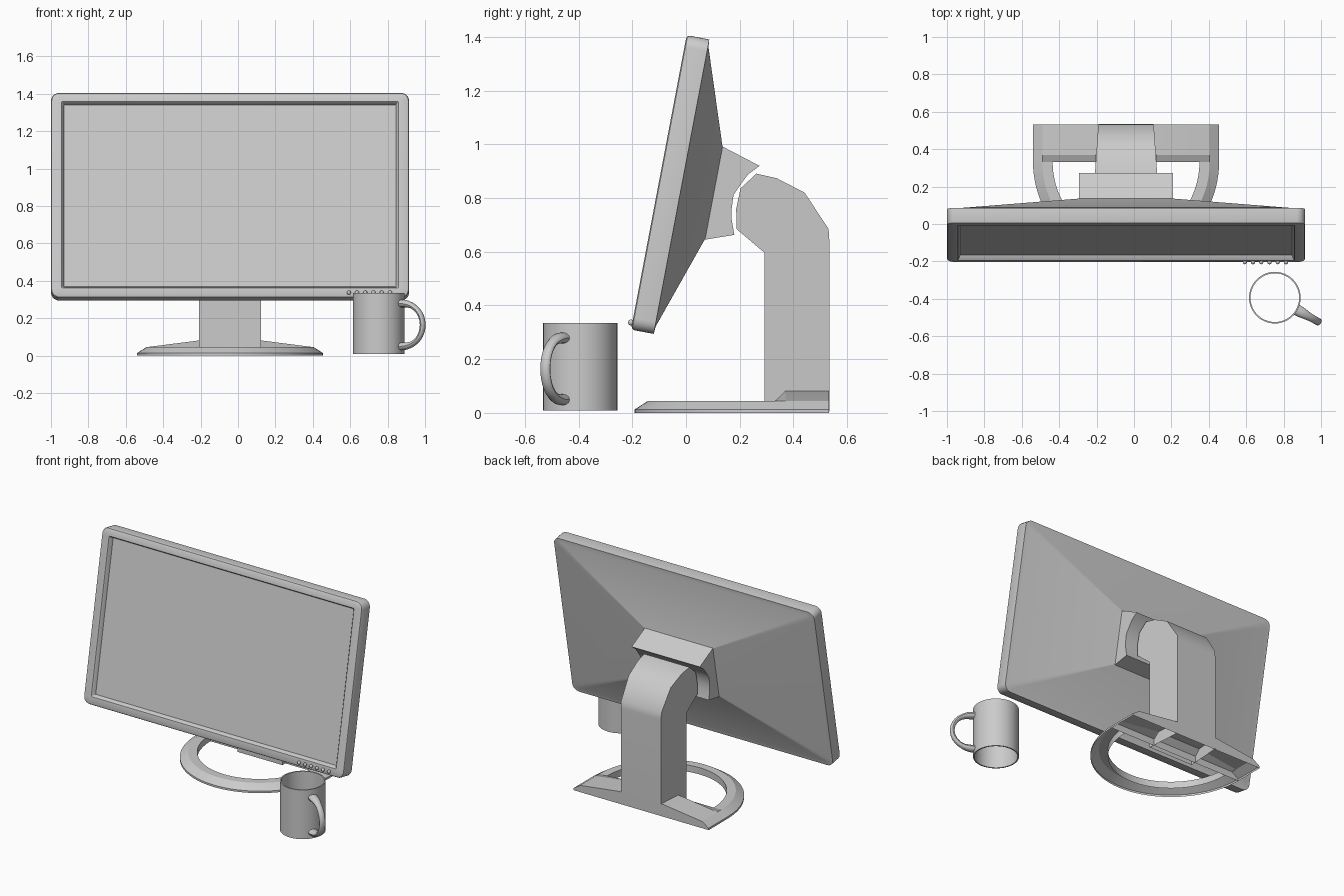
import bpy, bmesh
from math import sin, cos, pi, radians
from mathutils import Vector

MID = -0.0425                     # centre line of monitor and stand
TILT = radians(-10.7)

if "Cube" in bpy.data.objects:
    bpy.data.objects.remove(bpy.data.objects["Cube"], do_unlink=True)


def finish(name, bm, angle=30):
    bmesh.ops.recalc_face_normals(bm, faces=bm.faces)
    mesh = bpy.data.meshes.new(name)
    bm.to_mesh(mesh)
    bm.free()
    obj = bpy.data.objects.new(name, mesh)
    bpy.context.collection.objects.link(obj)
    bpy.ops.object.select_all(action='DESELECT')
    obj.select_set(True)
    bpy.context.view_layer.objects.active = obj
    bpy.ops.object.shade_smooth_by_angle(angle=radians(angle))
    return obj


def loft(name, rings, ends="cap", hollow=False, angle=30):
    """Skin closed rings of equal length; ends are capped, joined or open.
    Hollow parts lose the faces that rest on the ground."""
    bm = bmesh.new()
    loops = [[bm.verts.new(p) for p in ring] for ring in rings]
    pairs = list(zip(loops, loops[1:]))
    if ends == "join":
        pairs.append((loops[-1], loops[0]))
    elif ends == "cap":
        bm.faces.new(loops[0])
        bm.faces.new(loops[-1])
    for a, b in pairs:
        for i in range(len(a)):
            j = (i + 1) % len(a)
            bm.faces.new((a[i], a[j], b[j], b[i]))
    if hollow:
        ground = [f for f in bm.faces if all(v.co.z < 0.006 for v in f.verts)]
        bmesh.ops.delete(bm, geom=ground, context='FACES')
    return finish(name, bm, angle)


def rounded_rect(half_x, half_z, radius, depth, centre=0.548, steps=6):
    pts = []
    for q, (sx, sz) in enumerate(((1, 1), (-1, 1), (-1, -1), (1, -1))):
        for k in range(steps + 1):
            a = (q + k / steps) * pi / 2
            pts.append((sx * (half_x - radius) + radius * cos(a), depth,
                        centre + sz * (half_z - radius) + radius * sin(a)))
    return pts


def tilt(obj):
    obj.location = (MID, -0.203, 0.32)
    obj.rotation_euler = (TILT, 0, 0)


def side_prism(name, profile, half, hollow=False):
    """Extrude a (y, z) side profile across x; half gives the half width at y."""
    rings = [[(MID + s * half(y), y, z) for y, z in profile] for s in (-1, 1)]
    return loft(name, rings, hollow=hollow)


# Screen housing: recessed lip, rounded front, sides and tapering back shell
tilt(loft("screen_housing", [
    rounded_rect(0.888, 0.494, 0.004, 0.028, 0.55),
    rounded_rect(0.897, 0.503, 0.004, 0.004, 0.55),
    rounded_rect(0.901, 0.507, 0.006, 0.0, 0.55),
    rounded_rect(0.9455, 0.546, 0.033, 0.0),
    rounded_rect(0.9535, 0.554, 0.041, 0.004),
    rounded_rect(0.9575, 0.558, 0.045, 0.012),
    rounded_rect(0.9575, 0.558, 0.045, 0.086),
    rounded_rect(0.930, 0.530, 0.025, 0.088),
    rounded_rect(0.25, 0.173, 0.004, 0.209),
], ends="open"))
tilt(loft("screen_panel", [rounded_rect(0.888, 0.494, 0.004, d, 0.55) for d in (0.027, 0.032)]))

# Control buttons on the lower bezel
bm = bmesh.new()
for i in range(6):
    ball = bmesh.ops.create_uvsphere(bm, u_segments=12, v_segments=8, radius=0.011)
    bmesh.ops.translate(bm, verts=ball["verts"], vec=(0.635 + 0.044 * i, -0.005, 0.016))
tilt(finish("control_buttons", bm))

# Pivot mount with a concave rear
side_prism("pivot_mount", [
    (0.069, 0.645), (0.136, 0.992), (0.274, 0.92), (0.23, 0.887), (0.203, 0.85),
    (0.177, 0.812), (0.17, 0.76), (0.17, 0.72), (0.18, 0.663),
], lambda y: 0.251)

# Stand column, narrowing to the rear
side_prism("stand_column", [
    (0.293, 0.005), (0.293, 0.596), (0.188, 0.685), (0.187, 0.76), (0.203, 0.836),
    (0.262, 0.891), (0.338, 0.874), (0.442, 0.82), (0.531, 0.685), (0.534, 0.64),
    (0.534, 0.005),
], lambda y: 0.165 - 0.07 * (y - 0.29), hollow=True)

# Base: curved front ring, open underneath
section = [(0, 0), (0, 0.013), (0.05, 0.045), (0.105, 0.045), (0.105, 0)]
rings = []
for k in range(49):
    a = pi * k / 48
    rings.append([(MID + (0.4975 - inset) * cos(a),
                   0.332 - (0.523 - inset) * sin(a), z) for inset, z in section])
loft("base_ring", rings, ends="open", hollow=True)


# Base: rear bar rising towards the column, open underneath
def bar_ring(y, peak):
    half = [(0.4975, 0), (0.4975, 0.013), (0.4475, 0.045), (0.165, peak)]
    return ([(MID + x, y, z) for x, z in half]
            + [(MID - x, y, z) for x, z in reversed(half)])


loft("base_rear_bar", [bar_ring(0.332, 0.046), bar_ring(0.37, 0.081), bar_ring(0.533, 0.081)],
     hollow=True, angle=10)

# Mug body: thin open tube
MUG = Vector((0.753, -0.394, 0))


def circle(r, z, n=48):
    return [(MUG.x + r * cos(2 * pi * i / n), MUG.y + r * sin(2 * pi * i / n), z)
            for i in range(n)]


loft("mug_body", [circle(r, z) for r, z in (
    (0.138, 0.008), (0.138, 0.335), (0.130, 0.335), (0.130, 0.008))], ends="join")

# Mug handle: flattened tube, flared where it meets the body
out = Vector((cos(radians(-29)), sin(radians(-29)), 0))
side = Vector((-out.y, out.x, 0))
up = Vector((0, 0, 1))
rings = []
for k in range(25):
    t = pi * k / 24
    centre = MUG + out * (0.134 + 0.134 * sin(t) ** 0.85) + up * (0.164 + 0.115 * cos(t))
    normal = out * sin(t) + up * cos(t)
    flare = 1 + 0.5 * abs(cos(t)) ** 12
    rings.append([centre + side * (0.02 * flare * cos(a)) + normal * (0.014 * flare * sin(a))
                  for a in (2 * pi * i / 12 for i in range(12))])
loft("mug_handle", rings, angle=40)
